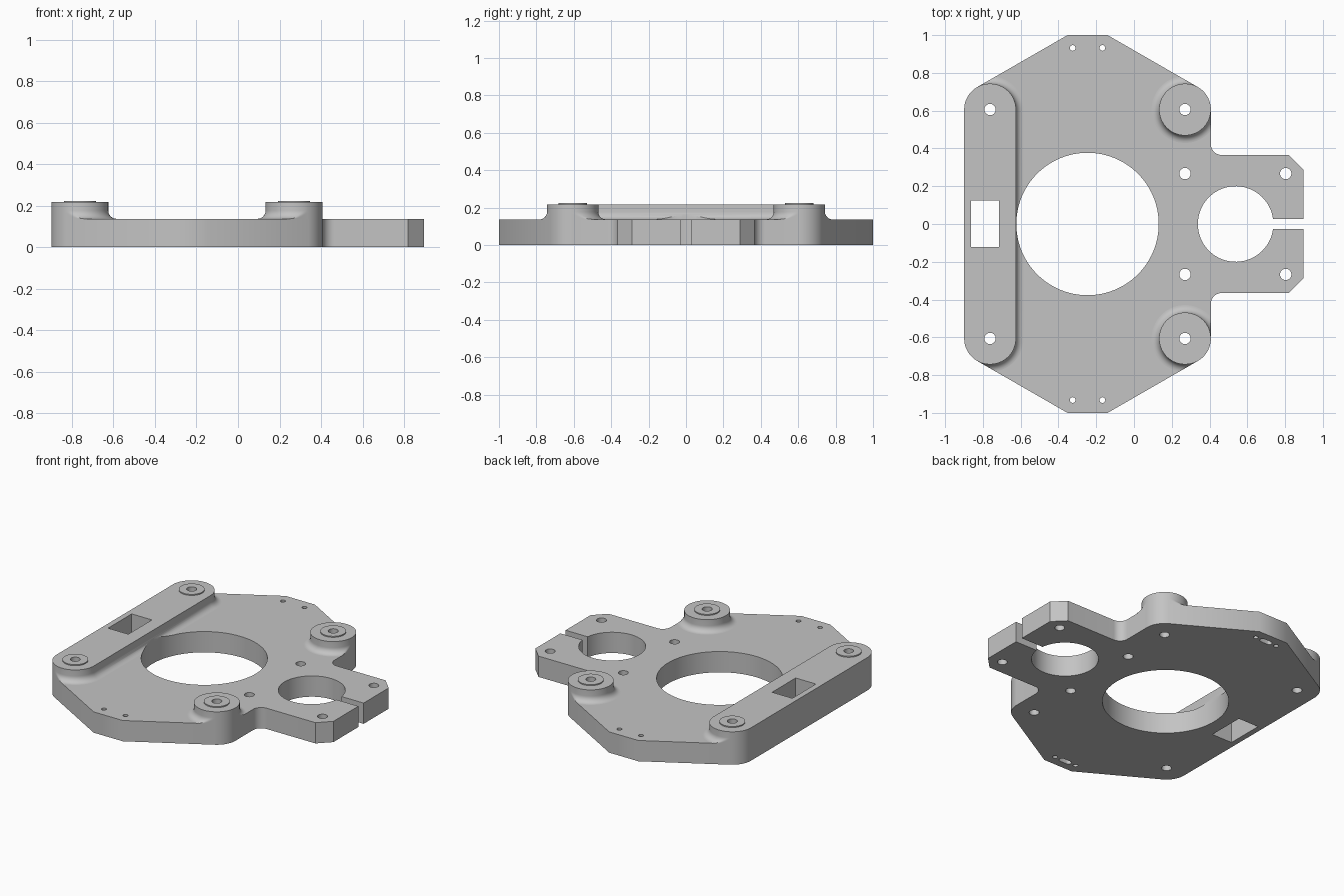
import bpy, bmesh
from math import sin, cos, asin, degrees, radians

cube = bpy.data.objects.get("Cube")
if cube:
    bpy.data.objects.remove(cube, do_unlink=True)

PLATE, TOP, WASHER = 0.137, 0.217, 0.224   # heights
R, FILLET = 0.137, 0.04                    # boss radius, root fillet
BAR_X, BOSS_X, BOSS_Y = -0.762, 0.27, 0.606
MID_X = (BAR_X + BOSS_X) / 2
CLAMP_X, CLAMP_R, SLOT = 0.538, 0.2, 0.027

grey = bpy.data.materials.new("plain grey")
grey.use_nodes = True
colour = (0.55, 0.55, 0.55, 1)
grey.diffuse_color = colour
bsdf = next(n for n in grey.node_tree.nodes if n.type == 'BSDF_PRINCIPLED')
bsdf.inputs["Base Color"].default_value = colour


def arc(cx, cy, r, a0, a1, n):
    angles = [radians(a0 + (a1 - a0) * i / n) for i in range(n + 1)]
    return [(cx + r * cos(a), cy + r * sin(a)) for a in angles]


def circle(cx, cy, r, n=48):
    return arc(cx, cy, r, 0, 360, n)[:-1]


def loft(bm, loops):
    """Skin a stack of equal closed loops and cap both ends."""
    rings = [[bm.verts.new(p) for p in loop] for loop in loops]
    n = len(rings[0])
    for low, high in zip(rings, rings[1:]):
        for i in range(n):
            j = (i + 1) % n
            bm.faces.new((low[i], low[j], high[j], high[i]))
    bm.faces.new(rings[0][::-1])
    bm.faces.new(rings[-1])


def prism(bm, outline, z0, z1):
    loft(bm, [[(x, y, z) for x, y in outline] for z in (z0, z1)])


def make(name, bm):
    bmesh.ops.recalc_face_normals(bm, faces=bm.faces)
    mesh = bpy.data.meshes.new(name)
    bm.to_mesh(mesh)
    bm.free()
    mesh.materials.append(grey)
    obj = bpy.data.objects.new(name, mesh)
    bpy.context.collection.objects.link(obj)
    return obj


# Plate outline: upper half from the clamp bore round to the bar, then mirrored
slot_angle = degrees(asin(SLOT / CLAMP_R))
half = arc(CLAMP_X, 0, CLAMP_R, 180, slot_angle, 32)
half += [(0.897, SLOT), (0.897, 0.288), (0.82, 0.365)]
half += arc(0.465, 0.423, 0.058, 270, 180, 10)
half += arc(BOSS_X, BOSS_Y, R, 0, 60, 20)
half += [(MID_X + 0.106, 1), (MID_X - 0.106, 1)]
half += arc(BAR_X, BOSS_Y, R, 120, 180, 20)
outline = half + [(x, -y) for x, y in reversed(half[1:])]
bm = bmesh.new()
prism(bm, outline, 0, PLATE)
plate = make("base_plate", bm)


def fillet_reach(a, lo, hi):
    """Room for the fillet before the plate edge, along direction a."""
    if lo <= a <= hi:
        return 0
    room = FILLET
    for n in (lo, hi):
        c = cos(radians(a - n))
        if c > 0.01:
            room = min(room, R / c - R)
    return room


def raised(name, rays):
    """Pad with a concave root fillet; rays are (x, y, angle, lo, hi)."""
    levels = [(FILLET * (1 - sin(radians(t))),
               PLATE + FILLET * (1 - cos(radians(t)))) for t in range(0, 91, 10)]
    levels.append((0, TOP))
    loops = []
    for offset, z in levels:
        loop = []
        for x, y, a, lo, hi in rays:
            r = R + min(offset, fillet_reach(a, lo, hi))
            loop.append((x + r * cos(radians(a)), y + r * sin(radians(a)), z))
        loops.append(loop)
    bm = bmesh.new()
    loft(bm, loops)
    return make(name, bm)


# Raised bar and the two round bosses
pads = [raised("mounting_bar",
               [(BAR_X, BOSS_Y, a, 120, 180) for a in range(0, 181, 3)] +
               [(BAR_X, -BOSS_Y, a, 180, 240) for a in range(180, 361, 3)])]
for side, s, lo, hi in (("back", 1, 0, 60), ("front", -1, -60, 0)):
    pads.append(raised(side + "_boss", [(BOSS_X, s * BOSS_Y, a, lo, hi)
                                        for a in range(-180, 180, 3)]))

# Thin washer faces on the four mounting points
for x, where in ((BAR_X, "bar"), (BOSS_X, "boss")):
    for s, side in ((1, "back"), (-1, "front")):
        bm = bmesh.new()
        prism(bm, circle(x, s * BOSS_Y, 0.077), TOP, WASHER)
        pads.append(make(f"{side}_{where}_washer", bm))

# All openings in a single cutter
bm = bmesh.new()
holes = [circle(MID_X, 0, 0.377, 96),
         [(-0.862, -0.122), (-0.714, -0.122), (-0.714, 0.124), (-0.862, 0.124)]]
for s in (1, -1):
    holes += [circle(x, s * BOSS_Y, 0.03, 32) for x in (BAR_X, BOSS_X)]
    holes += [circle(x, s * 0.267, 0.03, 32) for x in (BOSS_X, 0.803)]
    holes += [circle(MID_X + d, s * 0.932, 0.015, 20) for d in (-0.079, 0.079)]
    # Blind slot underneath, between the small holes
    ends = (arc(MID_X + 0.025, s * 0.932, 0.018, -90, 90, 10) +
            arc(MID_X - 0.025, s * 0.932, 0.018, 90, 270, 10))
    prism(bm, ends, -0.1, 0.04)
for hole in holes:
    prism(bm, hole, -0.1, 0.4)
cutter = make("hole_cutter", bm)
cutter.hide_render = True

for obj in [plate] + pads:
    mod = obj.modifiers.new("holes", 'BOOLEAN')
    mod.operation = 'DIFFERENCE'
    mod.solver = 'EXACT'
    mod.object = cutter
    bpy.ops.object.select_all(action='DESELECT')
    obj.select_set(True)
    bpy.context.view_layer.objects.active = obj
    bpy.ops.object.modifier_apply(modifier=mod.name)
    if obj is not plate:
        # Open the hidden underside where the pad sits on the surface below
        bm = bmesh.new()
        bm.from_mesh(obj.data)
        bm.normal_update()
        under = [f for f in bm.faces if f.normal.z < -0.9]
        bmesh.ops.delete(bm, geom=under, context='FACES')
        bm.to_mesh(obj.data)
        bm.free()
    bpy.ops.object.shade_smooth_by_angle(angle=radians(30))

bpy.data.objects.remove(cutter, do_unlink=True)
